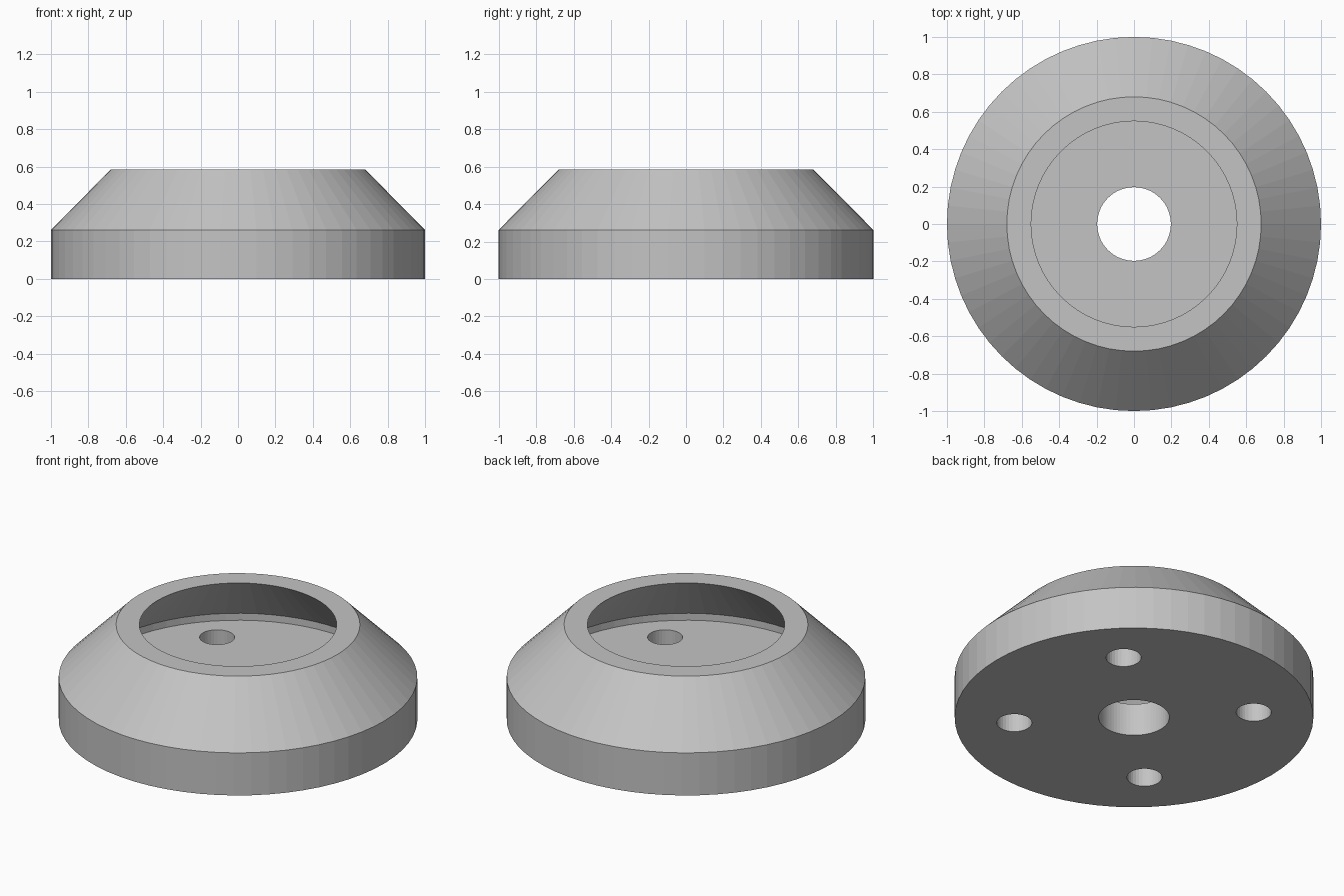
import bpy, bmesh, math

if "Cube" in bpy.data.objects:
    bpy.data.objects.remove(bpy.data.objects["Cube"])

SIDES = 64
grey = bpy.data.materials.new("light_grey")
grey.diffuse_color = (0.55, 0.55, 0.55, 1)
grey.use_nodes = True
grey.node_tree.nodes["Principled BSDF"].inputs["Base Color"].default_value = grey.diffuse_color


def lathe(name, profile, sides):
    """Revolve a closed (radius, z) profile around the z axis."""
    bm = bmesh.new()
    rings = []
    for i in range(sides):
        a = 2 * math.pi * i / sides
        rings.append([bm.verts.new((r * math.cos(a), r * math.sin(a), z)) for r, z in profile])
    n = len(profile)
    for i in range(sides):
        p, q = rings[i], rings[(i + 1) % sides]
        for j in range(n):
            k = (j + 1) % n
            bm.faces.new((p[j], q[j], q[k], p[k]))
    bmesh.ops.recalc_face_normals(bm, faces=bm.faces)
    mesh = bpy.data.meshes.new(name)
    bm.to_mesh(mesh)
    bm.free()
    obj = bpy.data.objects.new(name, mesh)
    bpy.context.collection.objects.link(obj)
    obj.data.materials.append(grey)
    return obj


# Hollow flanged cover: centre bore, floor, inner wall, inner cone, rim, outer cone, skirt
cover = lathe("hollow_cover", [
    (0.197, 0.0), (0.197, 0.20), (0.884, 0.20), (0.884, 0.243),
    (0.55, 0.585), (0.68, 0.585), (1.0, 0.262), (1.0, 0.0)], SIDES)

# Four bolt holes through the floor, on the diagonals
for i in range(4):
    a = math.radians(45 + 90 * i)
    bpy.ops.mesh.primitive_cylinder_add(
        vertices=32, radius=0.098, depth=0.3,
        location=(0.67 * math.cos(a), 0.67 * math.sin(a), 0.08))
    cutter = bpy.context.object
    cutter.name = f"bolt_hole_cutter_{i + 1}"
    cutter.data.materials.append(grey)
    cutter.hide_render = True
    mod = cover.modifiers.new(f"bolt_hole_{i + 1}", 'BOOLEAN')
    mod.operation = 'DIFFERENCE'
    mod.solver = 'EXACT'
    mod.object = cutter
    bpy.context.view_layer.objects.active = cover
    bpy.ops.object.modifier_apply(modifier=mod.name)
    bpy.data.objects.remove(cutter)
